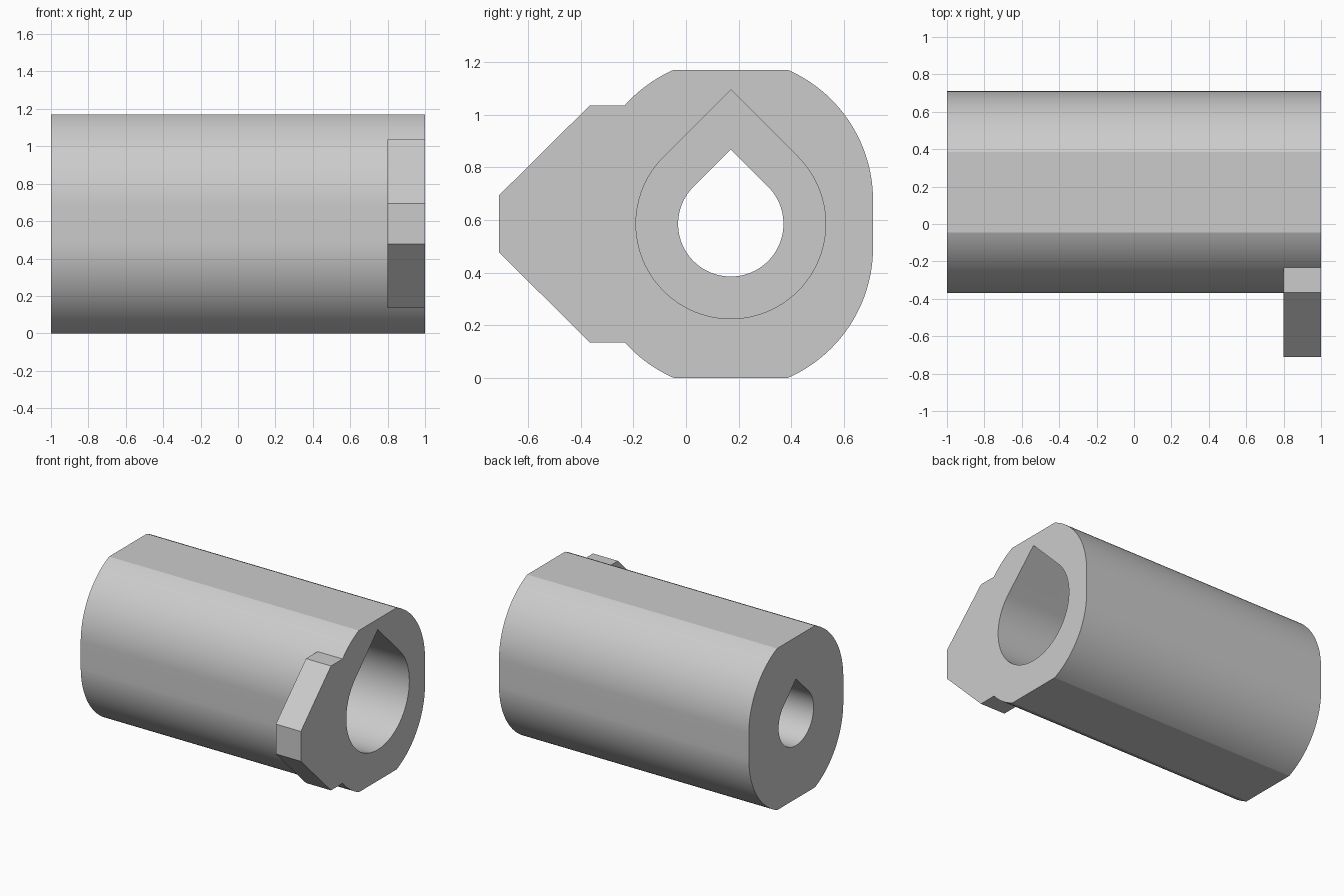
import bpy
import bmesh
from math import cos, sin, pi, radians, sqrt

if "Cube" in bpy.data.objects:
    bpy.data.objects.remove(bpy.data.objects["Cube"], do_unlink=True)

CY, CZ = 0.17, 0.585      # bore axis
HALF_W, HALF_H = 0.54, 0.585
RISE = 0.09               # offset of the rounded ends from the axis

grey = bpy.data.materials.new("light_grey")
grey.use_nodes = True
colour = (0.6, 0.6, 0.6, 1)
grey.diffuse_color = colour
grey.node_tree.nodes["Principled BSDF"].inputs["Base Color"].default_value = colour


def prism(name, profile, x0, x1):
    """Extrude a (y, z) outline along x."""
    bm = bmesh.new()
    face = bm.faces.new([bm.verts.new((x0, y, z)) for y, z in profile])
    ext = bmesh.ops.extrude_face_region(bm, geom=[face])
    verts = [g for g in ext["geom"] if isinstance(g, bmesh.types.BMVert)]
    bmesh.ops.translate(bm, verts=verts, vec=(x1 - x0, 0, 0))
    bmesh.ops.recalc_face_normals(bm, faces=bm.faces)
    mesh = bpy.data.meshes.new(name)
    bm.to_mesh(mesh)
    bm.free()
    mesh.materials.append(grey)
    obj = bpy.data.objects.new(name, mesh)
    bpy.context.collection.objects.link(obj)
    return obj


def arc(cy, cz, r, a0, a1, n=40):
    return [(cy + r * cos(a0 + (a1 - a0) * i / n),
             cz + r * sin(a0 + (a1 - a0) * i / n)) for i in range(n + 1)]


def teardrop(r):
    """Circle with a 45 degree pointed roof."""
    return arc(CY, CZ, r, radians(135), radians(405), 72) + [(CY, CZ + r * sqrt(2))]


def combine(target, tool, operation):
    bpy.context.view_layer.objects.active = target
    mod = target.modifiers.new(operation.lower(), "BOOLEAN")
    mod.operation, mod.object, mod.solver = operation, tool, "EXACT"
    bpy.ops.object.modifier_apply(modifier=mod.name)
    bpy.data.objects.remove(tool, do_unlink=True)


# Rounded body with flat top, bottom and sides
cut = math_angle = pi / 2 - 0.4115
up, low = CZ + RISE, CZ - RISE
outline = (arc(CY, up, HALF_W, 0, cut) + arc(CY, up, HALF_W, pi - cut, pi)
           + arc(CY, low, HALF_W, pi, pi + cut) + arc(CY, low, HALF_W, -cut, 0))
outline = [(y, min(max(z, 0), 2 * HALF_H)) for y, z in outline]
body = prism("sleeve_body", outline, -1, 1)

# Pointed key on the front at the left end
key_half = [(-0.71, 0.108), (-0.365, 0.45), (0, 0.45)]
key = ([(y, CZ + h) for y, h in key_half]
       + [(y, CZ - h) for y, h in reversed(key_half)])
combine(body, prism("key", key, 0.8, 1), "UNION")

# Wide bore from the left end, narrow bore through the right end
combine(body, prism("wide_bore", teardrop(0.36), -0.5, 1.1), "DIFFERENCE")
combine(body, prism("narrow_bore", teardrop(0.2), -1.1, -0.3), "DIFFERENCE")

bpy.ops.object.select_all(action="DESELECT")
body.select_set(True)
bpy.context.view_layer.objects.active = body
bpy.ops.object.shade_smooth_by_angle(angle=radians(20))
